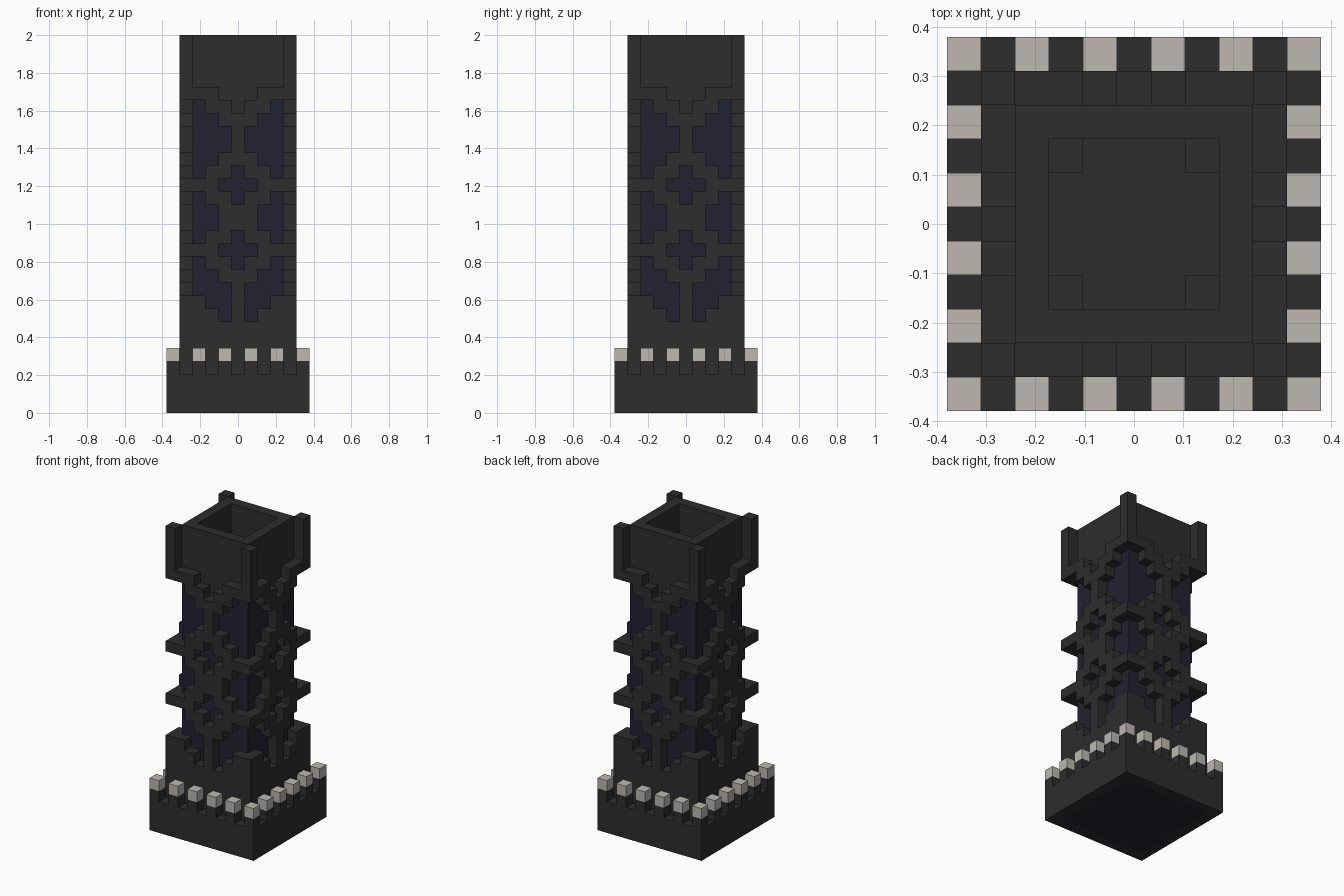
import bpy, bmesh
from mathutils import Vector

if "Cube" in bpy.data.objects:
    bpy.data.objects.remove(bpy.data.objects["Cube"], do_unlink=True)

ROWS = 29
U = 2.0 / ROWS  # edge of one block


def material(name, rgb):
    m = bpy.data.materials.new(name)
    m.use_nodes = True
    m.diffuse_color = (*rgb, 1)
    m.node_tree.nodes["Principled BSDF"].inputs["Base Color"].default_value = (*rgb, 1)
    return m


DARK, BLUE, PALE = 0, 1, 2
MATERIALS = [material("charcoal_stone", (0.026, 0.026, 0.026)),
             material("dark_blue_stone", (0.016, 0.016, 0.029)),
             material("pale_stone", (0.51, 0.485, 0.434))]


def blocks(half, z0, z1, keep=lambda x, y, z: True):
    """Cells of a square prism of blocks, filtered by a rule."""
    span = range(-half, half + 1)
    return {(x, y, z) for x in span for y in span for z in range(z0, z1) if keep(x, y, z)}


# Openings of the lattice, by distance from the middle of a side
GAPS = {0: [(11, 14), (16, 19)],
        1: [(7, 10), (12, 13), (17, 18), (20, 22)],
        2: [(8, 11), (14, 16), (19, 23)],
        3: [(9, 12), (13, 17), (18, 24)]}
GAPS[4] = GAPS[3]
TOPS = [23, 24, 25, 25, ROWS]


def in_lattice(x, y, z):
    far, near = max(abs(x), abs(y)), min(abs(x), abs(y))
    return far == 4 and z < TOPS[near] and not any(a <= z < b for a, b in GAPS[near])


def in_core(x, y, z):
    far, near = max(abs(x), abs(y)), min(abs(x), abs(y))
    floor = 25 if near == 2 else 24
    return far == 3 or z < floor


def in_merlon(x, y, z):
    return max(abs(x), abs(y)) == 5 and x % 2 and y % 2


# Colour rules, given the cell and the face direction
def core_colour(x, y, z, d):
    arch_tip = z == 23 and min(abs(x), abs(y)) == 0
    return BLUE if z < 24 and not arch_tip and d.z == 0 else DARK


def base_colour(x, y, z, d):
    return BLUE if d.z < 0 and max(abs(x), abs(y)) < 5 else DARK


def dark(x, y, z, d):
    return DARK


def pale(x, y, z, d):
    return PALE


PARTS = {
    "base": (blocks(5, 0, 3), base_colour),
    "merlon_feet": (blocks(5, 3, 4, in_merlon), dark),
    "merlon_caps": (blocks(5, 4, 5, in_merlon), pale),
    "tower_core": (blocks(3, 3, ROWS, in_core), core_colour),
    "lattice_and_corner_posts": (blocks(4, 3, ROWS, in_lattice), dark),
}
SOLID = set().union(*(cells for cells, rule in PARTS.values()))
DIRECTIONS = [Vector(s * (i == k) for i in range(3)) for k in range(3) for s in (-1, 1)]


def build(name, cells, rule):
    """Make the exposed block faces of one part."""
    bm = bmesh.new()
    for cell in sorted(cells):
        c = Vector(cell) + Vector((0, 0, 0.5))
        for d in DIRECTIONS:
            if tuple(int(a + b) for a, b in zip(cell, d)) in SOLID:
                continue
            u = Vector((d.y, d.z, d.x))
            v = d.cross(u)
            mid = c + d / 2
            corners = [mid + (u * a + v * b) / 2 for a, b in ((-1, -1), (1, -1), (1, 1), (-1, 1))]
            face = bm.faces.new([bm.verts.new(p * U) for p in corners])
            face.material_index = rule(*cell, d)
    bmesh.ops.remove_doubles(bm, verts=bm.verts, dist=U / 100)
    mesh = bpy.data.meshes.new(name)
    bm.to_mesh(mesh)
    bm.free()
    for m in MATERIALS:
        mesh.materials.append(m)
    bpy.context.collection.objects.link(bpy.data.objects.new(name, mesh))


for name, (cells, rule) in PARTS.items():
    build(name, cells, rule)
